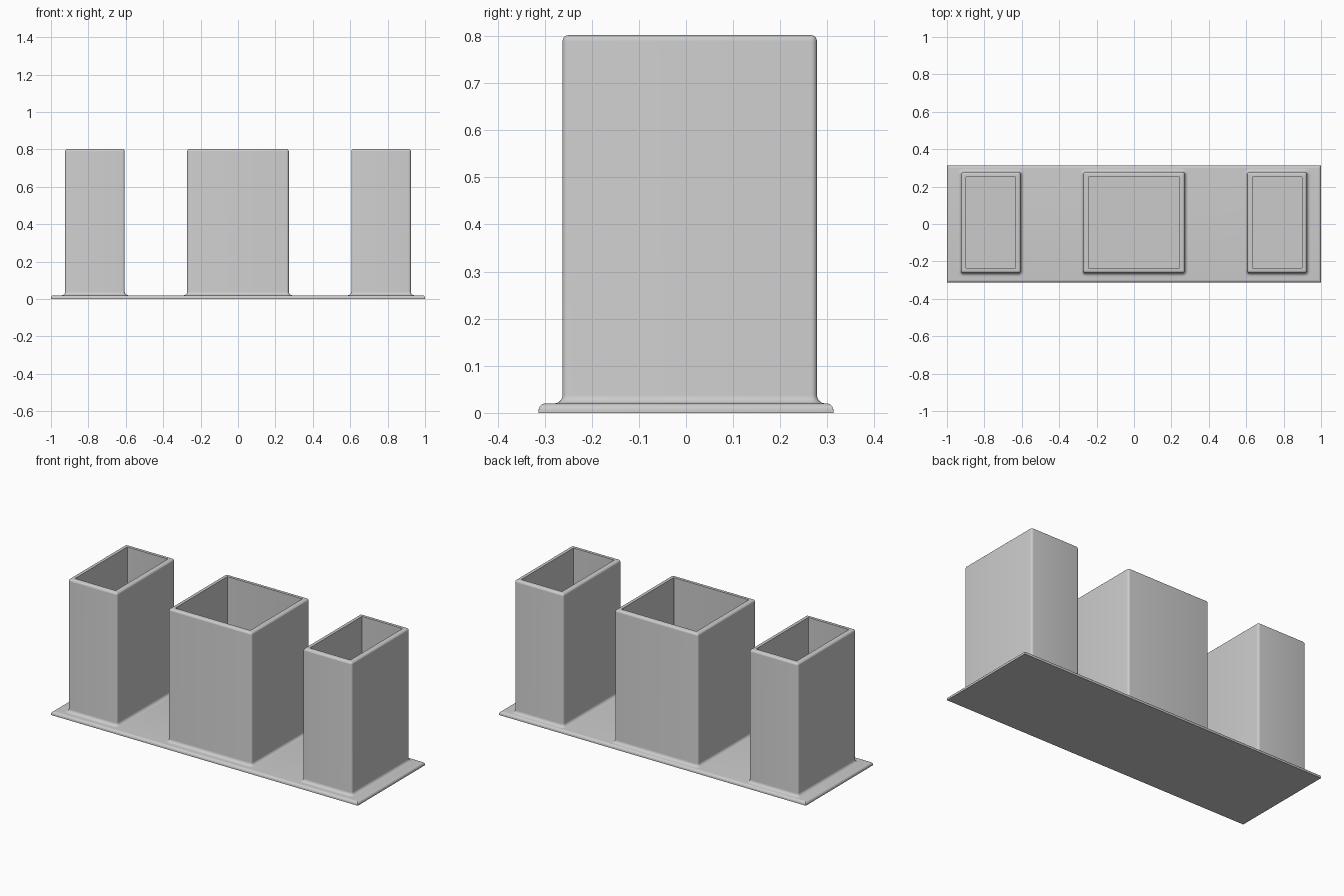
import bpy, bmesh, math

cube = bpy.data.objects.get("Cube")
if cube:
    bpy.data.objects.remove(cube, do_unlink=True)

grey = bpy.data.materials.new("light grey")
grey.use_nodes = True
colour = (0.6, 0.6, 0.6, 1)
grey.diffuse_color = colour
grey.node_tree.nodes["Principled BSDF"].inputs["Base Color"].default_value = colour

STEPS = 5
QUARTER = [math.radians(90 * i / STEPS) for i in range(STEPS + 1)]


def rounded_ring(bm, width, depth, radius, z):
    """Rectangle with rounded corners, always the same number of vertices."""
    ring = []
    for k, (sx, sy) in enumerate([(1, 1), (-1, 1), (-1, -1), (1, -1)]):
        cx, cy = sx * (width / 2 - radius), sy * (depth / 2 - radius)
        for a in QUARTER:
            t = a + k * math.pi / 2
            ring.append(bm.verts.new((cx + radius * math.cos(t), cy + radius * math.sin(t), z)))
    return ring


def loft(name, width, depth, profile, corner, location=(0, 0, 0), cap_start=False):
    """Skin a profile of (outward offset, z) around a rectangle and close its end."""
    bm = bmesh.new()
    rings = [rounded_ring(bm, width + 2 * o, depth + 2 * o, max(corner + o, 0.0005), z)
             for o, z in profile]
    for low, high in zip(rings, rings[1:]):
        for i in range(len(low)):
            j = (i + 1) % len(low)
            bm.faces.new((low[i], low[j], high[j], high[i]))
    bm.faces.new(rings[-1])
    if cap_start:
        bm.faces.new(reversed(rings[0]))
    mesh = bpy.data.meshes.new(name)
    bm.to_mesh(mesh)
    bm.free()
    mesh.materials.append(grey)
    obj = bpy.data.objects.new(name, mesh)
    obj.location = location
    bpy.context.collection.objects.link(obj)
    bpy.ops.object.select_all(action='DESELECT')
    obj.select_set(True)
    bpy.context.view_layer.objects.active = obj
    bpy.ops.object.shade_smooth_by_angle(angle=math.radians(35))
    return obj


# Base plate with a rounded upper edge
BASE_TOP, EDGE = 0.02, 0.014
plate = [(0, 0)] + [(EDGE * (math.cos(a) - 1), BASE_TOP - EDGE + EDGE * math.sin(a)) for a in QUARTER]
loft("base_plate", 2, 0.626, plate, 0.001, cap_start=True)

# Open bin: flared foot, straight wall, rounded rim, cavity down to the floor
HEIGHT, WALL, FOOT, RIM = 0.802, 0.027, 0.018, 0.013
bin_profile = [(FOOT * (1 - math.sin(a)), BASE_TOP + FOOT * (1 - math.cos(a))) for a in QUARTER]
bin_profile += [(RIM * (math.cos(a) - 1), HEIGHT - RIM + RIM * math.sin(a)) for a in QUARTER]
bin_profile += [(-WALL, HEIGHT), (-WALL, BASE_TOP + 0.001)]

for name, x, width in [("right_bin", -0.765, 0.319), ("middle_bin", 0, 0.543), ("left_bin", 0.765, 0.319)]:
    loft(name, width, 0.54, bin_profile, RIM, (x, 0.008, 0))
